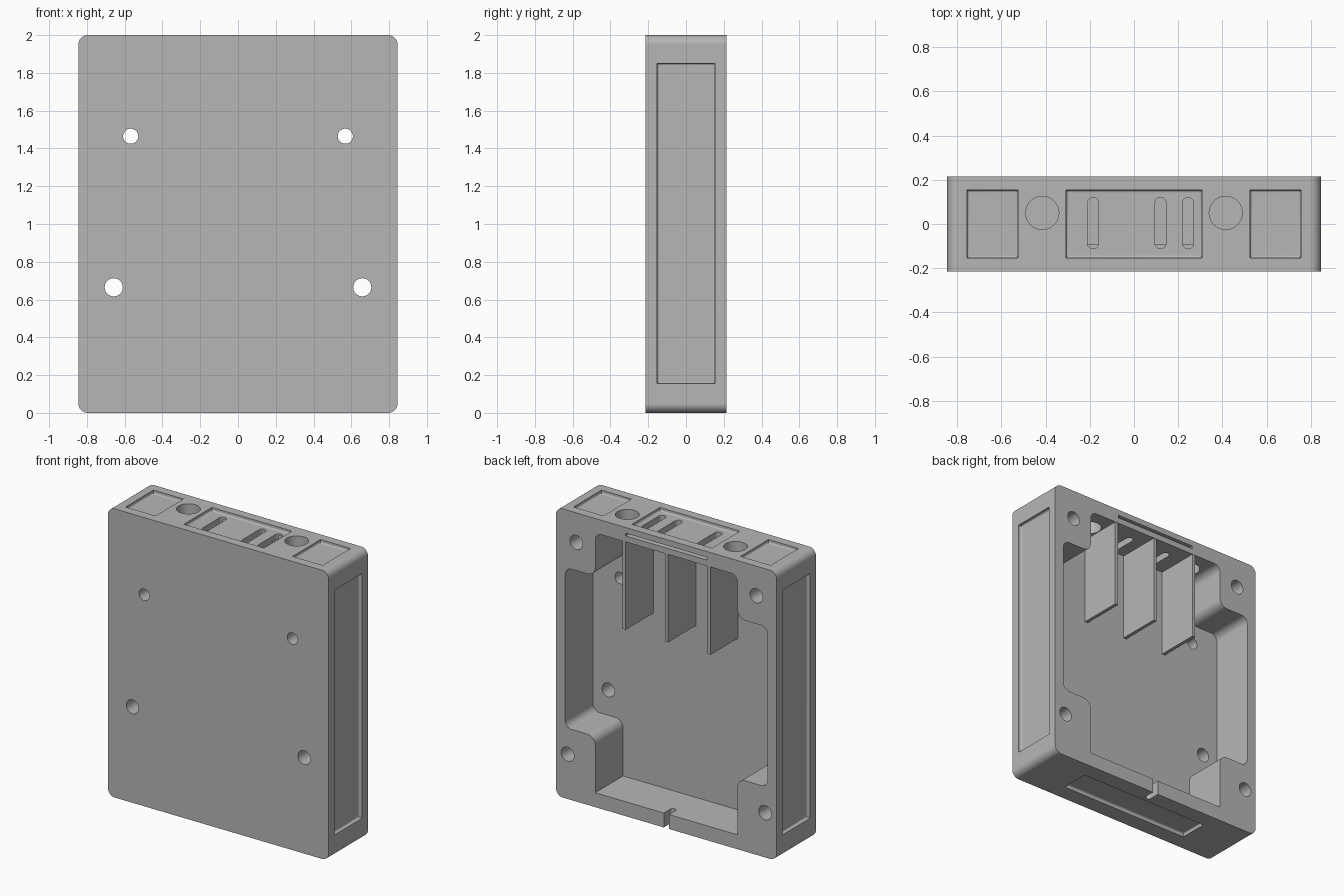
import bpy, bmesh, math
from mathutils import Vector

cube = bpy.data.objects.get("Cube")
if cube:
    bpy.data.objects.remove(cube, do_unlink=True)

grey = bpy.data.materials.new("plain_grey")
grey.use_nodes = True
colour = (0.47, 0.47, 0.47, 1)
grey.diffuse_color = colour
grey.node_tree.nodes["Principled BSDF"].inputs["Base Color"].default_value = colour

W, D, H = 0.845, 0.215, 2.0      # half width, half depth, height
INNER = -0.09                    # inner face of the front wall
PLACE = {"X": lambda a, b, t: (t, a, b),
         "Y": lambda a, b, t: (a, t, b),
         "Z": lambda a, b, t: (a, b, t)}


def rounded(corners, steps=8):
    """Outline from (a, b, radius) corners, each rounded by an arc."""
    out = []
    for i, (a, b, r) in enumerate(corners):
        p = Vector((a, b))
        if r == 0:
            out.append(p)
            continue
        u = (Vector(corners[i - 1][:2]) - p).normalized()
        v = (Vector(corners[(i + 1) % len(corners)][:2]) - p).normalized()
        centre = p + (u + v) * r             # all corners are square
        for k in range(steps + 1):
            t = math.pi / 2 * k / steps
            out.append(centre - v * r * math.cos(t) - u * r * math.sin(t))
    return out


def rect(a0, a1, b0, b1, r=0):
    return rounded([(a0, b0, r), (a1, b0, r), (a1, b1, r), (a0, b1, r)])


def circle(a, b, r, n=40):
    return [(a + r * math.cos(2 * math.pi * i / n),
             b + r * math.sin(2 * math.pi * i / n)) for i in range(n)]


def prism(name, outline, axis, start, end, fillet=0):
    """Extrude an outline along an axis; fillet rounds the edges at the start."""
    bm = bmesh.new()
    base = bm.faces.new([bm.verts.new(PLACE[axis](p[0], p[1], start)) for p in outline])
    shift = Vector(PLACE[axis](0, 0, end - start))
    top = bmesh.ops.extrude_face_region(bm, geom=[base], use_keep_orig=True)["geom"]
    bmesh.ops.translate(bm, vec=shift,
                        verts=[g for g in top if isinstance(g, bmesh.types.BMVert)])
    bmesh.ops.remove_doubles(bm, verts=bm.verts, dist=1e-5)
    if fillet:
        bmesh.ops.bevel(bm, geom=list(base.edges), offset=fillet, segments=4,
                        profile=0.5, affect="EDGES")
    bmesh.ops.recalc_face_normals(bm, faces=bm.faces)
    mesh = bpy.data.meshes.new(name)
    bm.to_mesh(mesh)
    bm.free()
    obj = bpy.data.objects.new(name, mesh)
    bpy.context.collection.objects.link(obj)
    mesh.materials.append(grey)
    return obj


# Case body
body = prism("case_body", rect(-W, W, 0, H, 0.05), "Y", -D, D)
cutters = []


def cut(*args, **kw):
    cutter = prism("cutter", *args, **kw)
    cutter.hide_render = True
    cutters.append(cutter)


# Main cavity, leaving four corner bosses
half = [(0.545, 1.9, 0.05), (0.545, 1.6, 0.06), (0.775, 1.6, 0.05),
        (0.775, 0.49, 0.05), (0.545, 0.49, 0.06), (0.545, 0.1, 0)]
cut(rounded(half + [(-x, z, r) for x, z, r in reversed(half)]), "Y", INNER, D + 0.1)

# Shallow panels on the sides, top and bottom
SINK = 0.025
for s in (-1, 1):
    cut(rect(-0.153, 0.153, 0.155, 1.85), "X", s * (W - SINK), s * (W + 0.1), fillet=0.012)
for x0, x1 in ((-0.755, -0.525), (-0.307, 0.307), (0.525, 0.755)):
    cut(rect(x0, x1, -0.153, 0.153), "Z", H - SINK, H + 0.1, fillet=0.012)
cut(rect(-0.5, 0.5, -0.1, 0.1), "Z", SINK, -0.1, fillet=0.012)

# Mounting holes, blind screw holes and top holes
for s in (-1, 1):
    cut(circle(s * 0.568, 1.465, 0.04), "Y", -D - 0.1, 0)
    cut(circle(s * 0.658, 0.665, 0.048), "Y", -D - 0.1, 0)
    cut(circle(s * 0.69, 1.795, 0.049), "Y", D - 0.25, D + 0.1)
    cut(circle(s * 0.757, 0.31, 0.049), "Y", D - 0.25, D + 0.1)
    cut(circle(s * 0.415, 0.05, 0.075), "Z", 1.85, H + 0.1)

# Round-ended slots in the top wall
for x in (-0.185, 0.12, 0.245):
    cut(rect(x - 0.025, x + 0.025, -0.112, 0.12, 0.025), "Z", 1.89, H + 0.1)

# Thin insert slot in the rear edge and cable notch in the bottom edge
cut(rect(-0.312, 0.312, 1.941, 1.96), "Y", D - 0.1, D + 0.1)
cut(rect(-0.02, 0.02, 0.125, D + 0.1, 0.0199), "Z", -0.1, 0.2)

for cutter in cutters:
    mod = body.modifiers.new("cut", "BOOLEAN")
    mod.operation = "DIFFERENCE"
    mod.solver = "EXACT"
    mod.object = cutter

bpy.ops.object.select_all(action="DESELECT")
body.select_set(True)
bpy.context.view_layer.objects.active = body
for mod in list(body.modifiers):
    bpy.ops.object.modifier_apply(modifier=mod.name)
for cutter in cutters:
    bpy.data.objects.remove(cutter, do_unlink=True)

bpy.ops.object.shade_smooth_by_angle(angle=math.radians(32))
weighted = body.modifiers.new("flat_walls", "WEIGHTED_NORMAL")
weighted.keep_sharp = True

# Divider plates hanging from the top wall
for name, x in (("right", -0.325), ("middle", 0), ("left", 0.325)):
    prism(name + "_divider", rect(x - 0.012, x + 0.012, INNER - 0.002, D - 0.002),
          "Z", 1.29, 1.902)
